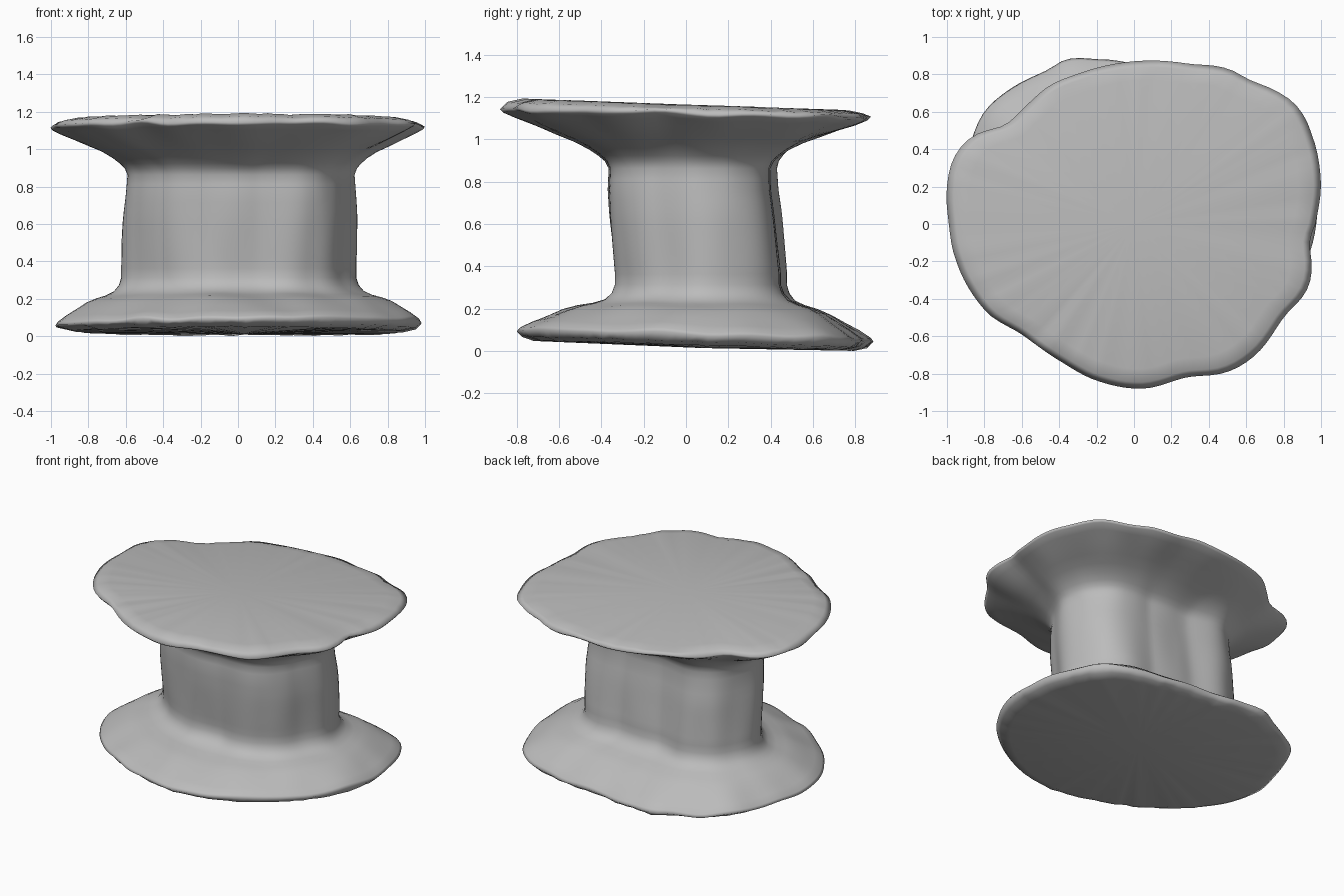
import bpy
import bmesh
from math import sin, cos, tau, atan2, hypot
from mathutils import Vector, noise

if "Cube" in bpy.data.objects:
    bpy.data.objects.remove(bpy.data.objects["Cube"], do_unlink=True)

SIDES = 120

# Plan outlines, anticlockwise, for the top disc, the base disc and the trunk
TOP_OUTLINE = [(.97, 0), (1, .2), (.95, .48), (.88, .62), (.78, .7), (.62, .77), (.5, .83),
               (.3, .855), (0, .87), (-.28, .81), (-.45, .74), (-.58, .63), (-.69, .53),
               (-.86, .47), (-.96, .36), (-1, .2), (-.99, 0), (-.95, -.2), (-.78, -.48),
               (-.6, -.59), (-.4, -.73), (-.22, -.83), (.05, -.88), (.28, -.82), (.5, -.79),
               (.65, -.7), (.8, -.5), (.92, -.36), (.95, -.25), (.94, -.1)]
BASE_OUTLINE = [(.98, .05), (.95, .35), (.79, .67), (.45, .8), (.1, .84), (-.2, .88),
                (-.36, .88), (-.47, .82), (-.65, .73), (-.8, .6), (-.88, .42), (-.95, .2),
                (-.97, -.05), (-.85, -.32), (-.61, -.56), (-.3, -.72), (.05, -.8),
                (.35, -.74), (.62, -.58), (.86, -.32), (.95, -.12)]
TRUNK_OUTLINE = [(.63, .05), (.6, .23), (.46, .39), (.2, .41), (-.1, .42), (-.43, .42),
                 (-.58, .25), (-.61, .05), (-.55, -.08), (-.4, -.23), (-.2, -.33),
                 (.1, -.35), (.4, -.31), (.55, -.13)]


def sample_outline(points):
    """Resample an outline at even angles, rounding the corners."""
    polar = sorted((atan2(y, x) % tau, hypot(x, y)) for x, y in points)
    count = len(polar)
    result = []
    for i in range(SIDES):
        angle = tau * i / SIDES
        k = sum(a <= angle for a, r in polar) - 1
        a0, a1 = polar[k % count][0], polar[(k + 1) % count][0]
        t = ((angle - a0) % tau) / ((a1 - a0) % tau)
        p, q, r, s = (polar[(k + j) % count][1] for j in (-1, 0, 1, 2))
        radius = q + t * ((r - p) + t * ((2*p - 5*q + 4*r - s) + t * (3*q - p - 3*r + s))) / 2
        result.append(Vector((radius * cos(angle), radius * sin(angle), 0)))
    return result


top_plan = sample_outline(TOP_OUTLINE)
base_plan = sample_outline(BASE_OUTLINE)
trunk_plan = sample_outline(TRUNK_OUTLINE)


def trunk_point(p, z):
    """Trunk surface in plan at a height: soft dents, a slight lean, a narrow neck."""
    lean = max(-.015, min(.025, (.62 - z) * .1))
    neck = .025 * max(0, min(1, (z - .65) / .25))
    dent = noise.noise(Vector((p.x * 5, p.y * 5, z * 2))) * .03
    return p * (1 + dent - neck) + Vector((0, lean, 0))


def trunk_ring(z):
    """Ring of the trunk."""
    return [trunk_point(p, z) + Vector((0, 0, z)) for p in trunk_plan]


def flare_ring(plan, blend, z, tilt, roll):
    """Ring between the trunk and a disc rim, tilted and rippled towards the rim."""
    ring = []
    for inner, outer in zip(trunk_plan, plan):
        p = trunk_point(inner, z).lerp(outer, blend)
        ripple = noise.noise(p * 4) * .02 * blend
        lift = blend * (tilt * p.y + roll * p.x) + ripple
        ring.append(p + Vector((0, 0, z + lift)))
    return ring


def cap_ring(plan, scale, z, tilt):
    """Ring inside a rim for the end caps, with faint radial pleats."""
    return [Vector((p.x * scale, p.y * scale, z + tilt * p.y + noise.noise(p * 14) * .008))
            for p in plan]


# Rings from the underside, up the trunk, to the top surface
rings = [cap_ring(base_plan, .9, .036, -.028), cap_ring(base_plan, .97, .052, -.032)]
for blend, z in [(1, .075), (.97, .092), (.85, .122), (.7, .155), (.55, .19),
                 (.4, .213), (.25, .228), (.12, .248), (.04, .28)]:
    rings.append(flare_ring(base_plan, blend, z, -.032, .01))
rings += [trunk_ring(.32 + .05 * i) for i in range(12)]
for blend, z in [(.04, .905), (.1, .93), (.19, .96), (.33, .995), (.5, 1.025), (.68, 1.06),
                 (.86, 1.095), (.97, 1.12), (1, 1.135)]:
    rings.append(flare_ring(top_plan, blend, z, -.026, 0))
rings.append(cap_ring(top_plan, .96, 1.155, -.03))
rings.append(cap_ring(top_plan, .88, 1.17, -.031))

# Skin the rings and close both ends with fans
bm = bmesh.new()
loops = [[bm.verts.new(p) for p in ring] for ring in rings]
bottom_centre = bm.verts.new((.03, .08, .02))
top_centre = bm.verts.new((0, 0, 1.172))
for i in range(SIDES):
    j = (i + 1) % SIDES
    for low, high in zip(loops, loops[1:]):
        bm.faces.new((low[i], low[j], high[j], high[i]))
    bm.faces.new((bottom_centre, loops[0][j], loops[0][i]))
    bm.faces.new((top_centre, loops[-1][i], loops[-1][j]))

# Rest the lowest point on the ground
lowest = min(v.co.z for v in bm.verts)
bmesh.ops.translate(bm, verts=bm.verts, vec=(0, 0, -lowest))
mesh = bpy.data.meshes.new("stone_pedestal")
bm.to_mesh(mesh)
bm.free()
mesh.shade_smooth()
pedestal = bpy.data.objects.new("stone_pedestal", mesh)
bpy.context.collection.objects.link(pedestal)

# Plain grey stone
grey = (.5, .5, .5, 1)
stone = bpy.data.materials.new("grey_stone")
stone.use_nodes = True
stone.diffuse_color = grey
shader = next(n for n in stone.node_tree.nodes if n.type == "BSDF_PRINCIPLED")
shader.inputs["Base Color"].default_value = grey
mesh.materials.append(stone)
